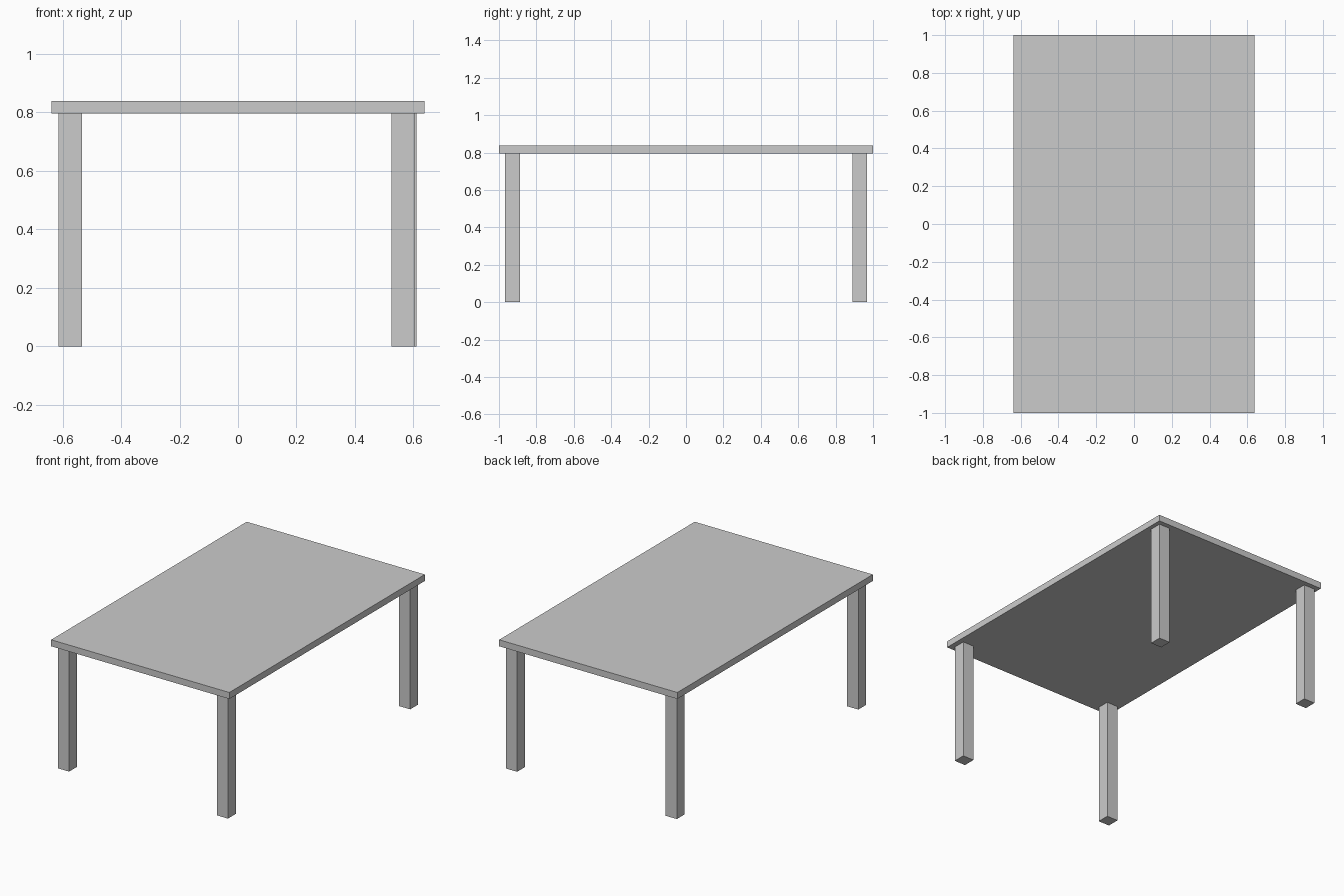
import bpy

if "Cube" in bpy.data.objects:
    bpy.data.objects.remove(bpy.data.objects["Cube"])


def box(name, x, y, z):
    """Axis-aligned box from (min, max) ranges."""
    ranges = (x, y, z)
    bpy.ops.mesh.primitive_cube_add(size=1, location=[(a + b) / 2 for a, b in ranges])
    obj = bpy.context.object
    obj.name = name
    obj.scale = [b - a for a, b in ranges]
    bpy.ops.object.transform_apply(location=False, rotation=False, scale=True)
    return obj


UNDERSIDE = 0.796
LEG = 0.08

# Tabletop slab
box("tabletop", (-0.638, 0.638), (-1, 1), (UNDERSIDE, 0.838))

# Four square legs; the front right one sits slightly further in
legs = {
    "front_left_leg": (-0.573, -0.927),
    "front_right_leg": (0.565, -0.927),
    "back_left_leg": (-0.573, 0.929),
    "back_right_leg": (0.571, 0.929),
}
for name, (x, y) in legs.items():
    box(name, (x - LEG / 2, x + LEG / 2), (y - LEG / 2, y + LEG / 2), (0, UNDERSIDE))
